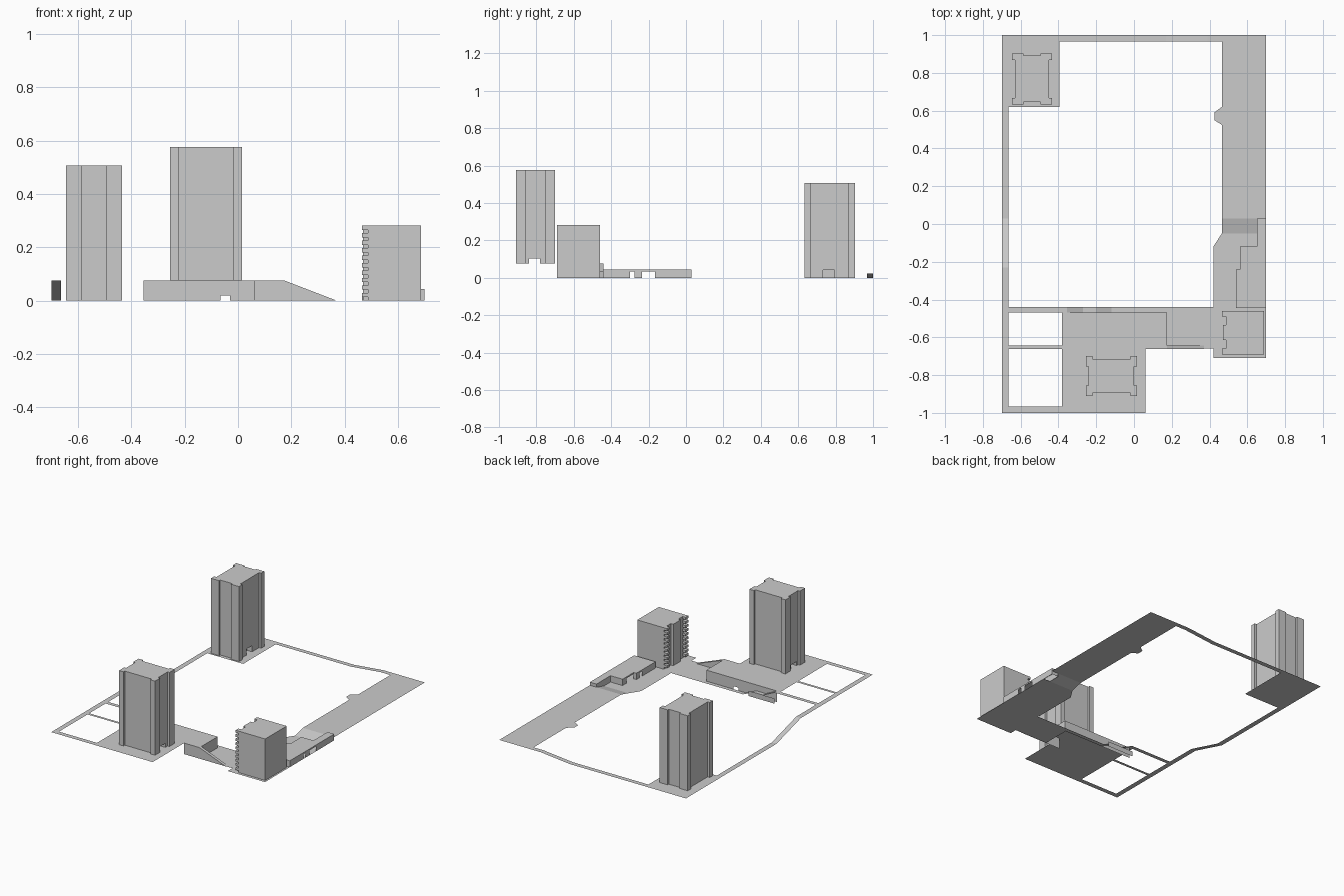
import bpy, bmesh
from mathutils import Vector

if "Cube" in bpy.data.objects:
    bpy.data.objects.remove(bpy.data.objects["Cube"])


def finish(name, bm):
    me = bpy.data.meshes.new(name)
    bmesh.ops.remove_doubles(bm, verts=bm.verts, dist=1e-5)
    bm.to_mesh(me)
    bm.free()
    ob = bpy.data.objects.new(name, me)
    bpy.context.collection.objects.link(ob)
    return ob


def face(bm, pts):
    return bm.faces.new([bm.verts.new(p) for p in pts])


def sheet(name, pts, z):
    """Flat thin ground or roof plate."""
    bm = bmesh.new()
    f = face(bm, [(x, y, z) for x, y in pts])
    if f.normal.z < 0 or f.calc_area() and sum(
            a[0] * b[1] - b[0] * a[1] for a, b in zip(pts, pts[1:] + pts[:1])) < 0:
        f.normal_flip()
    return finish(name, bm)


def rect(x0, x1, y0, y1):
    return [(x0, y0), (x1, y0), (x1, y1), (x0, y1)]


def strip(name, prof, lo, hi, axis):
    """Walkway following (distance, height) points along the given axis."""
    bm = bmesh.new()
    for (a, za), (b, zb) in zip(prof, prof[1:]):
        if axis == 'x':
            face(bm, [(a, lo, za), (b, lo, zb), (b, hi, zb), (a, hi, za)])
        else:
            face(bm, [(lo, a, za), (hi, a, za), (hi, b, zb), (lo, b, zb)])
    return finish(name, bm)


def add_wall(bm, p, q, top, holes=(), hole_top=0.03):
    """Vertical wall; holes are (start, end) distances from p."""
    p, q = Vector((*p, 0)), Vector((*q, 0))
    d = (q - p).normalized()
    cuts = [0] + [v for h in holes for v in h] + [(q - p).length]
    for i, (a, b) in enumerate(zip(cuts, cuts[1:])):
        low = Vector((0, 0, hole_top if i % 2 else 0))
        up = Vector((0, 0, top))
        face(bm, [p + d * a + low, p + d * b + low, p + d * b + up, p + d * a + up])


def prism(name, pts, z0, z1):
    bm = bmesh.new()
    f = face(bm, [(x, y, z0) for x, y in pts])
    new = bmesh.ops.extrude_face_region(bm, geom=[f])['geom']
    bmesh.ops.translate(bm, verts=[v for v in new if isinstance(v, bmesh.types.BMVert)],
                        vec=(0, 0, z1 - z0))
    bmesh.ops.recalc_face_normals(bm, faces=bm.faces)
    return finish(name, bm)


def tower_plan(x0, x1, y0, y1, tx, ty, ix, iy):
    """Rectangle with projecting corner piers: pier sizes tx, ty, recess depths ix, iy."""
    return [(x0, y0), (x0 + tx, y0), (x0 + tx, y0 + iy), (x1 - tx, y0 + iy), (x1 - tx, y0), (x1, y0),
            (x1, y0 + ty), (x1 - ix, y0 + ty), (x1 - ix, y1 - ty), (x1, y1 - ty), (x1, y1),
            (x1 - tx, y1), (x1 - tx, y1 - iy), (x0 + tx, y1 - iy), (x0 + tx, y1), (x0, y1),
            (x0, y1 - ty), (x0 + ix, y1 - ty), (x0 + ix, y0 + ty), (x0, y0 + ty)]


def cut(ob, pts, z0, z1):
    c = prism("passage_cutter", pts, z0, z1)
    m = ob.modifiers.new("passage", 'BOOLEAN')
    m.operation, m.object, m.solver = 'DIFFERENCE', c, 'EXACT'
    bpy.context.view_layer.objects.active = ob
    bpy.ops.object.modifier_apply(modifier=m.name)
    bpy.data.objects.remove(c)


D = 0.075   # deck level
U = 0.022   # raised east level
R = 0.043   # low building roof

# Towers
front_tower = prism("front_tower", tower_plan(-0.255, 0.015, -0.91, -0.70, 0.034, 0.055, 0.014, 0.014), D, 0.577)
cut(front_tower, rect(-0.4, 0.2, -0.84, -0.78), 0.05, 0.102)
back_tower = prism("back_tower", tower_plan(-0.645, -0.435, 0.633, 0.903, 0.06, 0.034, 0.016, 0.012), 0, 0.508)
cut(back_tower, rect(-0.49, -0.3, 0.733, 0.795), -0.05, 0.042)

# Small tower with stacked corner balconies on its west side
X0, X1, Y0, Y1, H = 0.465, 0.687, -0.69, -0.46, 0.281
prism("small_tower", [(X0 + 0.023, Y0), (X1, Y0), (X1, Y1), (X0 + 0.023, Y1),
                      (X0 + 0.023, -0.535), (X0 + 0.005, -0.535),
                      (X0 + 0.005, -0.615), (X0 + 0.023, -0.615)], 0, H)
for i in range(10):
    z = H - 0.016 - i * 0.028
    for n, a, b in (("south", Y0, Y0 + 0.03), ("north", Y1 - 0.03, Y1)):
        prism(f"{n}_balcony", rect(X0, X0 + 0.023, a, b), max(z, 0), z + 0.016)

# Ground plates
sheet("back_tower_plaza", rect(-0.70, -0.395, 0.62, 1.0), 0)
sheet("east_plate", [(0.465, 0.03), (0.70, 0.03), (0.70, 1.0), (0.465, 1.0), (0.465, 0.62),
                     (0.425, 0.59), (0.425, 0.55), (0.465, 0.525)], U)
sheet("southeast_plate", [(0.465, -0.05), (0.42, -0.12), (0.42, -0.71), (0.70, -0.71), (0.70, -0.05)], 0)
strip("east_slope", [(-0.05, 0), (0.03, U)], 0.465, 0.65, 'y')
sheet("middle_plate", rect(0.17, 0.42, -0.66, -0.44), 0)

# Walkways
strip("back_walk", [(-0.395, 0), (0.17, 0), (0.39, U), (0.465, U)], 0.967, 1.0, 'x')
strip("west_walk", [(-1.0, D), (-0.23, D), (0.03, 0), (0.62, 0)], -0.70, -0.665, 'y')
for y0, y1 in ((-1.0, -0.967), (-0.662, -0.642)):
    strip("cross_walk", [(-0.665, D), (-0.38, D)], y0, y1, 'x')
strip("stepped_walk", [(-0.665, D), (-0.355, D), (-0.27, 0.035), (-0.20, 0.035), (-0.12, 0), (0.42, 0)],
      -0.468, -0.44, 'x')

# Raised deck, its side walls and the narrow ramp
sheet("deck", [(-0.38, -1.0), (0.06, -1.0), (0.06, -0.662), (0.175, -0.662), (0.175, -0.468), (-0.38, -0.468)], D)
bm = bmesh.new()
add_wall(bm, (0.175, -0.468), (-0.355, -0.468), D, [(0.205, 0.24)], 0.02)
add_wall(bm, (0.175, -0.642), (0.175, -0.468), D)
add_wall(bm, (0.06, -0.662), (0.175, -0.662), D)
add_wall(bm, (-0.16, -0.44), (-0.355, -0.44), 0.035)
finish("deck_walls", bm)
strip("deck_ramp", [(0.175, D), (0.37, 0)], -0.662, -0.642, 'x')
bm = bmesh.new()
for y in (-0.662, -0.642):
    face(bm, [(0.175, y, 0), (0.37, y, 0), (0.175, y, D)])
finish("ramp_sides", bm)

# Low building with two passages running through it
plan = [(0.70, -0.445), (0.70, 0.03), (0.65, 0.03), (0.65, -0.12), (0.56, -0.12),
        (0.56, -0.24), (0.54, -0.24), (0.54, -0.445)]
sheet("low_roof", plan, R)
holes = {0: [(0.145, 0.17), (0.21, 0.28)], 4: [(0.045, 0.115)], 6: [(0.035, 0.06)]}
bm = bmesh.new()
for i, p in enumerate(plan):
    add_wall(bm, p, plan[(i + 1) % len(plan)], R, holes.get(i, ()), 0.033)
finish("low_building_walls", bm)
